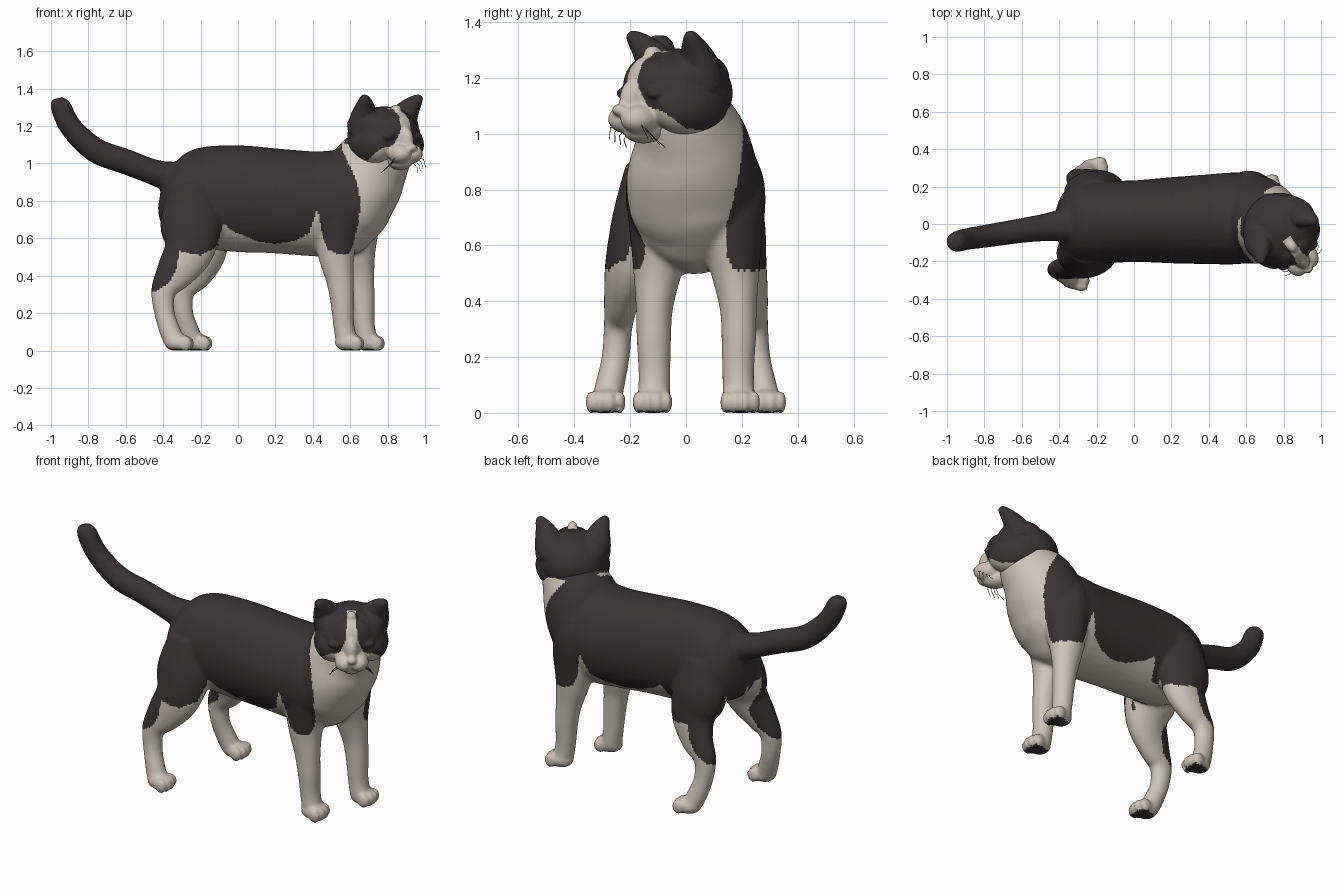
import bpy, bmesh, math
from mathutils import Vector, Matrix

if "Cube" in bpy.data.objects:
    bpy.data.objects.remove(bpy.data.objects["Cube"])


def material(name, rgb):
    m = bpy.data.materials.new(name)
    m.diffuse_color = (*rgb, 1)
    m.use_nodes = True
    m.node_tree.nodes["Principled BSDF"].inputs["Base Color"].default_value = m.diffuse_color
    return m


DARK = material("dark fur", (0.042, 0.035, 0.036))
PALE = material("pale fur", (0.60, 0.55, 0.49))


def table(points, x):
    """Piecewise linear lookup."""
    if x <= points[0][0]:
        return points[0][1]
    for (x0, y0), (x1, y1) in zip(points, points[1:]):
        if x <= x1:
            return y0 + (y1 - y0) * (x - x0) / (x1 - x0)
    return points[-1][1]


def smooth_path(pts, steps=5):
    """Catmull-Rom through tuples (x, y, z, side radius, other radius)."""
    p = [Vector(q) for q in pts]
    p = [p[0] * 2 - p[1]] + p + [p[-1] * 2 - p[-2]]
    out = []
    for i in range(1, len(p) - 2):
        a, b, c, d = p[i - 1:i + 3]
        for k in range(steps):
            t = k / steps
            out.append(0.5 * (2 * b + (c - a) * t + (2 * a - 5 * b + 4 * c - d) * t ** 2
                              + (3 * b - a - 3 * c + d) * t ** 3))
    return out + [p[-2]]


def loft(bm, pts, n=40):
    """Closed tube of elliptical rings along a path lying roughly in xz."""
    path = smooth_path(pts)
    rings = []
    for i, q in enumerate(path):
        t = (path[min(i + 1, len(path) - 1)] - path[max(i - 1, 0)])
        t = Vector(t[:3]).normalized()
        b = t.cross(Vector((0, 1, 0))).normalized()
        side = b.cross(t)
        c = Vector(q[:3])
        ra, rb = max(q[3], 0.004), max(q[4], 0.004)
        rings.append([bm.verts.new(c + side * ra * math.cos(a) + b * rb * math.sin(a))
                      for a in (2 * math.pi * k / n for k in range(n))])
    for r, s in zip(rings, rings[1:]):
        for k in range(n):
            bm.faces.new((r[k], r[(k + 1) % n], s[(k + 1) % n], s[k]))
    bm.faces.new(rings[0])
    bm.faces.new(rings[-1])


def blob(bm, centre, radii):
    bmesh.ops.create_uvsphere(bm, u_segments=28, v_segments=18, radius=1,
                              matrix=Matrix.Translation(centre) @ Matrix.Diagonal((*radii, 1)))


def fuse(name, bm, voxel, smooth, is_dark):
    """Melt the overlapping parts into one skin and colour it by a rule."""
    bmesh.ops.recalc_face_normals(bm, faces=bm.faces)
    raw = bpy.data.meshes.new(name)
    bm.to_mesh(raw)
    bm.free()
    ob = bpy.data.objects.new(name, raw)
    bpy.context.collection.objects.link(ob)
    rm = ob.modifiers.new("fuse", 'REMESH')
    rm.mode, rm.voxel_size = 'VOXEL', voxel
    sm = ob.modifiers.new("soften", 'SMOOTH')
    sm.factor, sm.iterations = 0.5, smooth
    dg = bpy.context.evaluated_depsgraph_get()
    me = bpy.data.meshes.new_from_object(ob.evaluated_get(dg))
    ob.modifiers.clear()
    ob.data = me
    me.name = name
    me.materials.clear()
    me.materials.append(DARK)
    me.materials.append(PALE)
    for v in me.vertices:
        v.co.z = max(v.co.z, 0)
    me.shade_smooth()
    for f in me.polygons:
        f.material_index = 0 if is_dark(f.center, f.normal) else 1
    return ob


# ---- body: torso, neck, tail, legs and paws
bm = bmesh.new()
loft(bm, [(-.415, .01, .84, .05, .08), (-.385, .01, .835, .14, .16), (-.32, .01, .825, .20, .215),
          (-.2, .01, .82, .22, .268), (0, .015, .812, .218, .285), (.2, .02, .80, .23, .28),
          (.4, .025, .785, .24, .28), (.55, .03, .785, .245, .285), (.66, .03, .80, .225, .245),
          (.75, .025, .81, .17, .17), (.81, .02, .82, .07, .08)])
loft(bm, [(.58, .025, .62, .17, .13), (.61, .025, .71, .225, .18), (.645, .025, .84, .238, .212),
          (.695, .02, .96, .21, .21), (.755, .0, 1.06, .17, .18), (.78, -.015, 1.13, .15, .14)])
loft(bm, [(-.33, .0, .92, .10, .09), (-.45, -.015, .953, .077, .069), (-.6, -.035, 1.01, .066, .068),
          (-.76, -.06, 1.07, .062, .067), (-.89, -.08, 1.19, .058, .06),
          (-.95, -.095, 1.31, .054, .054), (-.96, -.097, 1.35, .03, .03)])


def paw(x, y):
    blob(bm, (x, y, .042), (.075, .062, .048))
    for k in (-1.5, -.5, .5, 1.5):
        blob(bm, (x + .055 - .012 * abs(k), y + .034 * k, .038), (.037, .021, .042))


for s in (-1, 1):
    dx, y0 = (0.11 if s > 0 else 0), .037
    loft(bm, [(.54 + dx * .6, y0 + s * .12, .92, .09, .09), (.53 + dx * .7, y0 + s * .125, .82, .12, .12),
              (.525 + dx * .9, y0 + s * .12, .70, .125, .135),
              (.525 + dx, y0 + s * .138, .52, .09, .10), (.545 + dx, y0 + s * .15, .38, .067, .075),
              (.557 + dx, y0 + s * .152, .27, .062, .064), (.565 + dx, y0 + s * .15, .14, .057, .056),
              (.58 + dx, y0 + s * .152, .05, .058, .058)])
    paw(.592 + dx, y0 + s * .157)
    dx = 0.10 if s > 0 else 0
    loft(bm, [(-.24 + dx * .3, .01 + s * .11, .86, .12, .13), (-.25 + dx * .4, .008 + s * .16, .68, .115, .165),
              (-.262 + dx * .7, s * .20, .54, .09, .135), (-.335 + dx, s * .228, .42, .066, .105),
              (-.397 + dx, s * .242, .32, .052, .068), (-.393 + dx, s * .252, .2, .05, .054),
              (-.362 + dx, s * .272, .10, .052, .056), (-.34 + dx, s * .283, .05, .055, .055)])
    paw(-.32 + dx, s * .288)

# coat pattern: lower edge along the flank and front edge at the shoulder
LOWER = [(-.5, .295), (-.44, .315), (-.36, .37), (-.325, .45), (-.31, .53), (-.2, .51), (-.12, .55),
         (-.075, .68), (-.03, .64), (.1, .585), (.2, .57), (.3, .585), (.38, .63), (.425, .76),
         (.455, .60), (.48, .54), (.54, .51), (.7, .51)]
FRONT = [(.5, .58), (.55, .61), (.68, .645), (.8, .655), (.92, .63), (1.0, .59), (1.08, .555)]


def body_dark(c, n):
    if c.z < .02:
        return n.z < -.8 and c.z < .01           # paw pads
    if c.x > .57 and c.z > 1.105:
        return True                              # nape under the head
    if c.x < -.5:
        return True                              # tail
    if c.z < .62 and abs(c.y - .02) < .10:
        return False                             # belly and inner legs
    if c.z < .7 and abs(c.y - .01) < .15 and c.x < .05 and n.y * c.y < 0:
        return False                             # inner thighs
    x = c.x - .10 * min(max((c.y + .1) / .25, 0), 1)
    xf = c.x - .19 * min(max((c.y - .02) / .2, 0), 1)
    return c.z > table(LOWER, x) and xf < table(FRONT, c.z)


fuse("cat_body", bm, .010, 8, body_dark)

# ---- head, built facing -y and then turned
bm = bmesh.new()
blob(bm, (0, .0, 1.145), (.195, .20, .16))
blob(bm, (0, -.12, 1.17), (.12, .085, .11))        # brow
blob(bm, (0, -.175, 1.12), (.045, .075, .085))     # nose bridge
blob(bm, (0, -.255, 1.085), (.028, .028, .022))    # nose
blob(bm, (0, -.15, 1.01), (.06, .08, .045))        # chin
blob(bm, (0, -.11, 1.285), (.028, .035, .03))      # forehead tuft
for s in (-1, 1):
    blob(bm, (s * .10, -.02, 1.10), (.105, .15, .11))          # cheek
    blob(bm, (s * .095, .01, 1.20), (.105, .13, .095))         # skull corner
    blob(bm, (s * .038, -.195, 1.052), (.055, .075, .052))     # muzzle
    blob(bm, (s * .09, -.165, 1.145), (.038, .03, .022))       # eyelid
    loft(bm, [(s * .115, .02, 1.18, .09, .09), (s * .132, .0, 1.25, .068, .08),
              (s * .153, -.035, 1.305, .047, .056), (s * .178, -.07, 1.348, .026, .028),
              (s * .185, -.08, 1.364, .012, .012)])            # ear

JAW = [(-.3, 1.16), (-.2, 1.12), (-.14, 1.06), (-.08, 1.02), (0, 1.01), (.1, 1.04), (.2, 1.075)]
BLAZE = [(1.0, .15), (1.06, .11), (1.10, .065), (1.18, .036), (1.25, .026), (1.32, .025)]


def head_dark(c, n):
    if c.z < table(JAW, c.y):
        return False
    return not (c.y < -.06 and abs(c.x) < table(BLAZE, c.z))


place = Matrix.Translation((.78, -.03, 0)) @ Matrix.Rotation(math.radians(35.8), 4, 'Z')
head = fuse("cat_head", bm, .007, 5, head_dark)
head.matrix_world = place

# ---- whiskers: thin drooping hairs on each side of the muzzle
cu = bpy.data.curves.new("whiskers", 'CURVE')
cu.dimensions, cu.bevel_depth, cu.bevel_resolution = '3D', .0015, 0
for s in (-1, 1):
    for k in range(4):
        sp = cu.splines.new('POLY')
        sp.points.add(2)
        for p, (x, y, z) in zip(sp.points, ((.06, -.21 + .012 * k, 1.045 - .012 * k),
                                            (.10, -.225 + .02 * k, 1.02 - .014 * k),
                                            (.12, -.215 + .025 * k, .98 - .01 * k))):
            p.co = (s * x, y, z, 1)
cu.materials.append(DARK)
wh = bpy.data.objects.new("whiskers", cu)
bpy.context.collection.objects.link(wh)
wh.matrix_world = place
